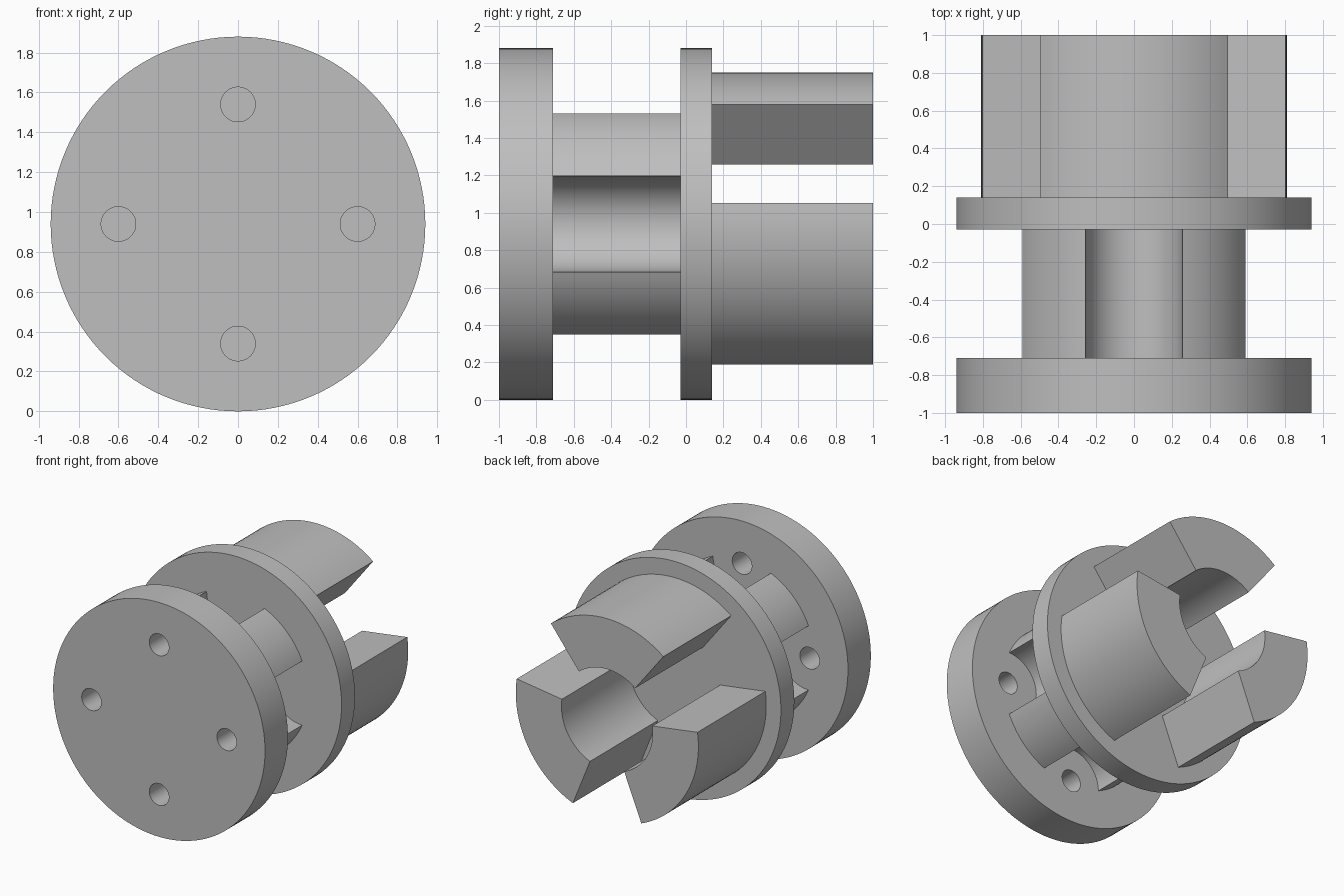
import bpy
import bmesh
from math import sin, cos, atan2, radians, pi, tau

if "Cube" in bpy.data.objects:
    bpy.data.objects.remove(bpy.data.objects["Cube"], do_unlink=True)

R = 0.94          # flange radius, also the height of the axis

grey = bpy.data.materials.new("plain grey")
grey.use_nodes = True
grey.diffuse_color = (0.52, 0.52, 0.52, 1)
grey.node_tree.nodes["Principled BSDF"].inputs["Base Color"].default_value = (0.52, 0.52, 0.52, 1)


def arc(radius, start, end, steps, cx=0.0, cz=0.0):
    """Points of an arc in the x-z plane, around the axis."""
    return [(cx + radius * cos(start + (end - start) * i / steps),
             cz + radius * sin(start + (end - start) * i / steps)) for i in range(steps + 1)]


def extrude(name, outline, y0, y1):
    """Prism along y from a closed outline around the axis."""
    bm = bmesh.new()
    face = bm.faces.new([bm.verts.new((x, y0, z + R)) for x, z in outline])
    out = bmesh.ops.extrude_face_region(bm, geom=[face], use_keep_orig=True)
    for v in out["geom"]:
        if isinstance(v, bmesh.types.BMVert):
            v.co.y = y1
    bmesh.ops.recalc_face_normals(bm, faces=bm.faces[:])
    mesh = bpy.data.meshes.new(name)
    bm.to_mesh(mesh)
    bm.free()
    obj = bpy.data.objects.new(name, mesh)
    bpy.context.collection.objects.link(obj)
    mesh.materials.append(grey)
    return obj


def activate(obj):
    bpy.ops.object.select_all(action="DESELECT")
    obj.select_set(True)
    bpy.context.view_layer.objects.active = obj


def circle(radius, steps, cx=0.0, cz=0.0):
    return arc(radius, 0, tau, steps, cx, cz)[:-1]


# Front plate with four bolt holes
front_plate = extrude("front_plate", circle(R, 128), -1, -0.71)
for i in range(4):
    a = i * pi / 2
    cutter = extrude("hole_cutter", circle(0.087, 40, 0.6 * cos(a), 0.6 * sin(a)), -1.1, -0.6)
    cutter.hide_render = True
    mod = front_plate.modifiers.new("bolt_hole", "BOOLEAN")
    mod.operation = "DIFFERENCE"
    mod.solver = "EXACT"
    mod.object = cutter
    activate(front_plate)
    bpy.ops.object.modifier_apply(modifier=mod.name)
    bpy.data.objects.remove(cutter, do_unlink=True)

# Core with a round scallop behind each bolt hole
half, corner = 0.257, 0.59
core_radius = (half ** 2 + corner ** 2) ** 0.5
edge = atan2(half, corner)
core_outline = []
for i in range(4):
    a = i * pi / 2
    scallop = arc(half, a - pi / 2, a - 3 * pi / 2, 32, corner * cos(a), corner * sin(a))
    core_outline += scallop[:-1]
    core_outline += arc(core_radius, a + edge, a + pi / 2 - edge, 16)[:-1]
core = extrude("scalloped_core", core_outline, -0.71, -0.03)

# Middle flange
flange = extrude("middle_flange", circle(R, 128), -0.03, 0.14)

# Three coupling jaws
parts = [front_plate, core, flange]
for name, angle in (("top_jaw", 90), ("right_jaw", 210), ("left_jaw", 330)):
    a, spread = radians(angle), radians(38)
    outline = arc(0.81, a - spread, a + spread, 28) + arc(0.405, a + spread, a - spread, 28)
    parts.append(extrude(name, outline, 0.14, 1))

for obj in parts:
    activate(obj)
    bpy.ops.object.shade_smooth_by_angle(angle=radians(30))
